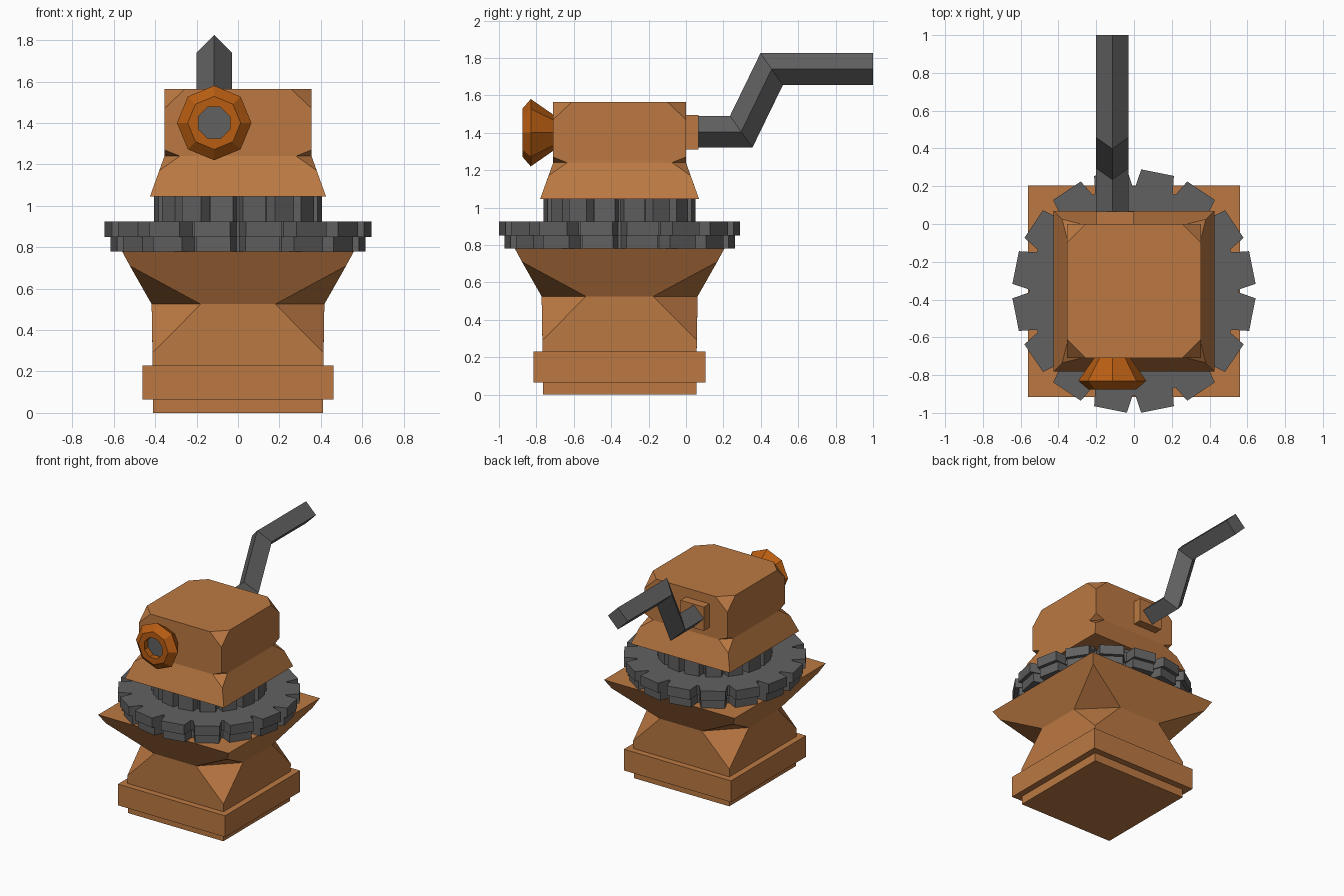
import bpy, bmesh
from math import sin, cos, pi, radians

if "Cube" in bpy.data.objects:
    bpy.data.objects.remove(bpy.data.objects["Cube"])

CY = -0.355            # y of the main vertical axis
KX, KZ = -0.115, 1.40  # axis shared by the knob and the crank


def material(name, rgb):
    m = bpy.data.materials.new(name)
    m.diffuse_color = (*rgb, 1)
    m.use_nodes = True
    m.node_tree.nodes["Principled BSDF"].inputs["Base Color"].default_value = m.diffuse_color
    return m


BROWN = material("copper_brown", (0.50, 0.19, 0.055))
ORANGE = material("dark_orange", (0.48, 0.11, 0.006))
IRON = material("iron_grey", (0.12, 0.12, 0.12))


def finish(bm, name, mat):
    bmesh.ops.recalc_face_normals(bm, faces=bm.faces)
    me = bpy.data.meshes.new(name)
    bm.to_mesh(me)
    bm.free()
    me.materials.append(mat)
    ob = bpy.data.objects.new(name, me)
    bpy.context.collection.objects.link(ob)
    return ob


def block(name, mat, layers):
    """Convex block from (z, a, b) layers: a square whose corners are cut when a < b."""
    bm = bmesh.new()
    pts = set()
    for z, a, b in layers:
        for sx in (-1, 1):
            for sy in (-1, 1):
                pts.add((sx * a, CY + sy * b, z))
                pts.add((sx * b, CY + sy * a, z))
    for p in sorted(pts):
        bm.verts.new(p)
    bmesh.ops.convex_hull(bm, input=bm.verts[:])
    bmesh.ops.dissolve_limit(bm, angle_limit=radians(2),
                             verts=bm.verts[:], edges=bm.edges[:])
    return finish(bm, name, mat)


def loft(name, mat, rings, caps=(True, True)):
    """Skin a list of equal-length point rings."""
    bm = bmesh.new()
    rows = [[bm.verts.new(p) for p in r] for r in rings]
    n = len(rows[0])
    for r, s in zip(rows, rows[1:]):
        for i in range(n):
            j = (i + 1) % n
            bm.faces.new((r[i], r[j], s[j], s[i]))
    for cap, row in zip(caps, (rows[0], rows[-1])):
        if cap:
            bm.faces.new(row)
    return finish(bm, name, mat)


def gear(name, r, z0, z1, teeth=16):
    """Disc with flat teeth separated by narrow tapered notches."""
    outline = []
    for i in range(teeth):
        base = i * 360 / teeth
        for deg, k in ((0.8, 0.86), (3.4, 1), (19.1, 1), (21.7, 0.86)):
            t = radians(base + deg)
            outline.append((r * k * cos(t), CY + r * k * sin(t)))
    return loft(name, IRON, [[(x, y, z) for x, y in outline] for z in (z0, z1)])


def octagon(y, r, turn=0.0):
    return [(KX + r * cos(turn + i * pi / 4), y, KZ + r * sin(turn + i * pi / 4))
            for i in range(8)]


# Stepped base
block("foot", BROWN, [(0, .41, .41), (.08, .41, .41)])
block("base_band", BROWN, [(.065, .46, .46), (.23, .46, .46)])

# Pinched column with cut corners, flaring to a square tray
block("column", BROWN, [(.22, .412, .412), (.29, .413, .413), (.525, .18, .417)])
block("tray", BROWN, [(.525, .18, .417), (.71, .522, .522), (.78, .56, .56)])

# Three stacked gears
gear("lower_gear", .617, .78, .85)
gear("main_gear", .645, .85, .925)
gear("neck_gear", .407, .925, 1.05)

# Head: sloped skirt below a box with clipped corners
block("head_skirt", BROWN, [(1.045, .425, .425), (1.17, .38, .38), (1.24, .28, .355)])
block("head", BROWN, [(1.24, .28, .355), (1.27, .355, .355),
                      (1.47, .355, .355), (1.565, .255, .355)])

# Octagonal front knob with a recessed grey centre
e = pi / 8
loft("knob", ORANGE, [octagon(-.70, .09), octagon(-.83, .18), octagon(-.875, .128),
                      octagon(-.875, .082, e), octagon(-.83, .082, e)], (True, False))
loft("knob_centre", IRON, [octagon(-.83, .082, e), octagon(-.80, .082, e)])

# Crank mount on the back of the head
loft("crank_mount", BROWN, [[(-.2, y, 1.31), (0, y, 1.31), (0, y, 1.495), (-.2, y, 1.495)]
                            for y in (-.02, .067)])

# Diamond-section crank: (y, z, mitre shear) along its path
h = .085
loft("crank", IRON, [[(KX, y - s, z + h), (KX + h, y, z), (KX, y + s, z - h), (KX - h, y, z)]
                     for y, z, s in ((.04, 1.405, 0), (.295, 1.405, .06),
                                     (.458, 1.74, .06), (1.0, 1.74, 0))])
